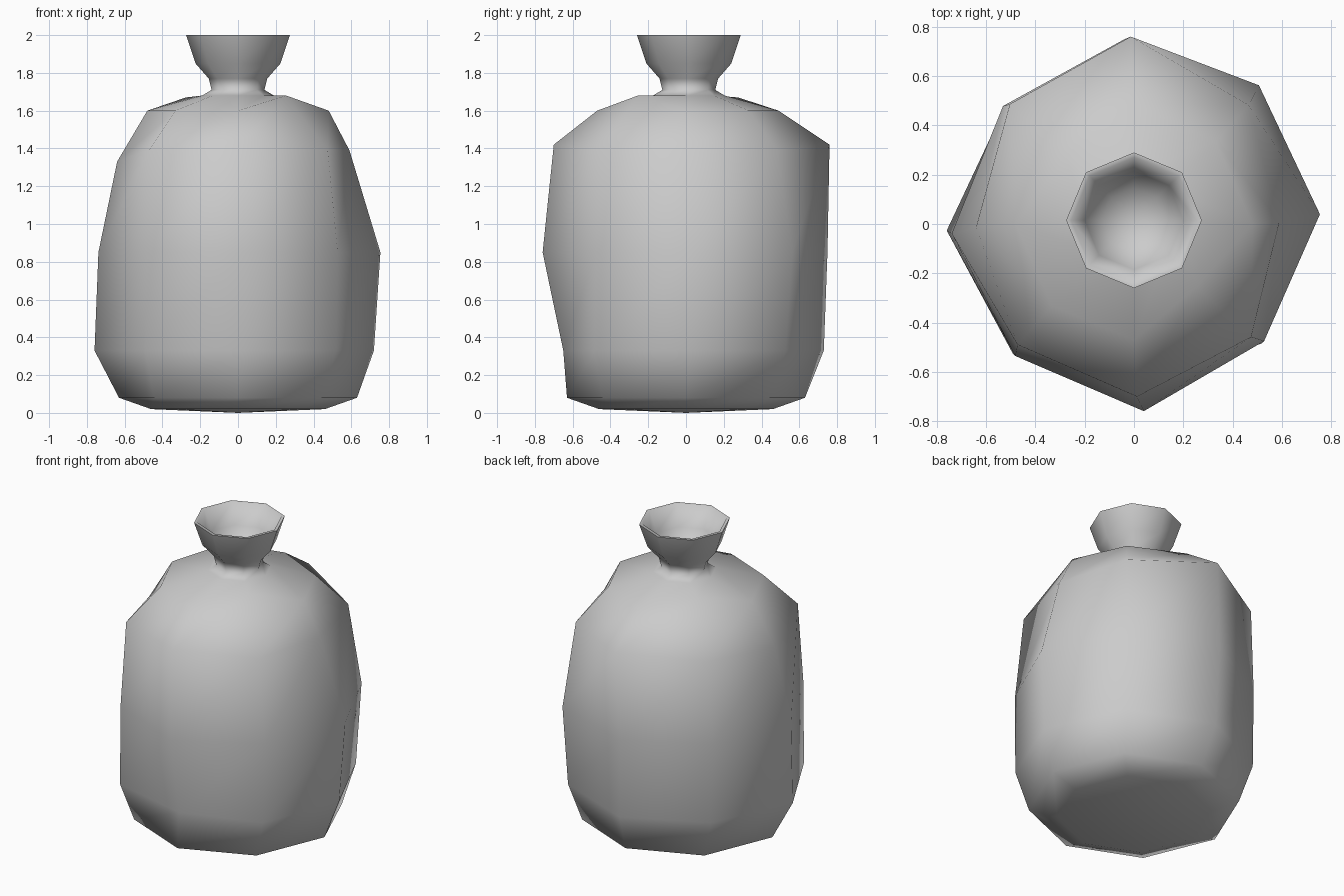
import bpy
import bmesh
from math import sin, cos, radians
from mathutils import Vector

SIDES = 8
cube = bpy.data.objects.get("Cube")
if cube:
    bpy.data.objects.remove(cube, do_unlink=True)

# Single plain cloth colour
cloth = bpy.data.materials.new("grey_cloth")
cloth.use_nodes = True
colour = (0.6, 0.6, 0.6, 1)
cloth.diffuse_color = colour
cloth.node_tree.nodes["Principled BSDF"].inputs["Base Color"].default_value = colour


def ring(bm, height, radii, turn=0, shift=0, lifts=None):
    """Add a loop of eight points, starting on the left side, anticlockwise."""
    if not isinstance(radii, (list, tuple)):
        radii = [radii] * SIDES
    lifts = lifts or {}
    points = []
    for i, radius in enumerate(radii):
        angle = radians(360 * i / SIDES + turn)
        z = height + lifts.get(i, 0)
        points.append(bm.verts.new((radius * cos(angle), radius * sin(angle) + shift, z)))
    return points


def bridge(bm, lower, upper):
    for i in range(SIDES):
        j = (i + 1) % SIDES
        bm.faces.new((lower[i], lower[j], upper[j], upper[i]))


def cap(bm, loop, height):
    """Close a loop with a fan around a centre point."""
    middle = sum((v.co for v in loop), Vector()) / SIDES
    centre = bm.verts.new((middle.x, middle.y, height))
    for i in range(SIDES):
        bm.faces.new((loop[i], loop[(i + 1) % SIDES], centre))


bm = bmesh.new()

# Sagging body, from the base up to the lumpy shoulder
rings = [
    ring(bm, 0.02, 0.46),
    ring(bm, 0.08, 0.63),
    ring(bm, 0.33, [0.72, 0.72, 0.73, 0.71, 0.76, 0.72, 0.65, 0.71], 2),
    ring(bm, 0.85, [0.755, 0.757, 0.75, 0.715, 0.74, 0.72, 0.76, 0.71], 3),
    ring(bm, 1.39, [0.59, 0.67, 0.76, 0.7, 0.64, 0.68, 0.7, 0.66], 1,
         lifts={2: 0.03, 4: -0.06, 6: 0.03}),
    # Two opposite corners are drawn up towards the neck
    ring(bm, 1.6, [0.48, 0.47, 0.49, 0.39, 0.48, 0.47, 0.47, 0.36],
         lifts={3: 0.07, 7: 0.08}),
]

# Pinched neck and flared mouth
neck = [(1.68, 0.19), (1.71, 0.14), (1.77, 0.155), (1.85, 0.225), (2, 0.275)]
rings += [ring(bm, z, r, shift=0.015) for z, r in neck]

# Inside of the mouth
lining = [(2, 0.255), (1.87, 0.2), (1.78, 0.13)]
rings += [ring(bm, z, r, shift=0.015) for z, r in lining]

for lower, upper in zip(rings, rings[1:]):
    bridge(bm, lower, upper)
cap(bm, rings[0], 0)
cap(bm, rings[-1], 1.75)
bmesh.ops.recalc_face_normals(bm, faces=bm.faces)

mesh = bpy.data.meshes.new("sack")
bm.to_mesh(mesh)
bm.free()
mesh.materials.append(cloth)
sack = bpy.data.objects.new("sack", mesh)
bpy.context.collection.objects.link(sack)

# Soft cloth shading, with only the lip kept crisp
bpy.ops.object.select_all(action="DESELECT")
sack.select_set(True)
bpy.context.view_layer.objects.active = sack
bpy.ops.object.shade_smooth_by_angle(angle=radians(75))
